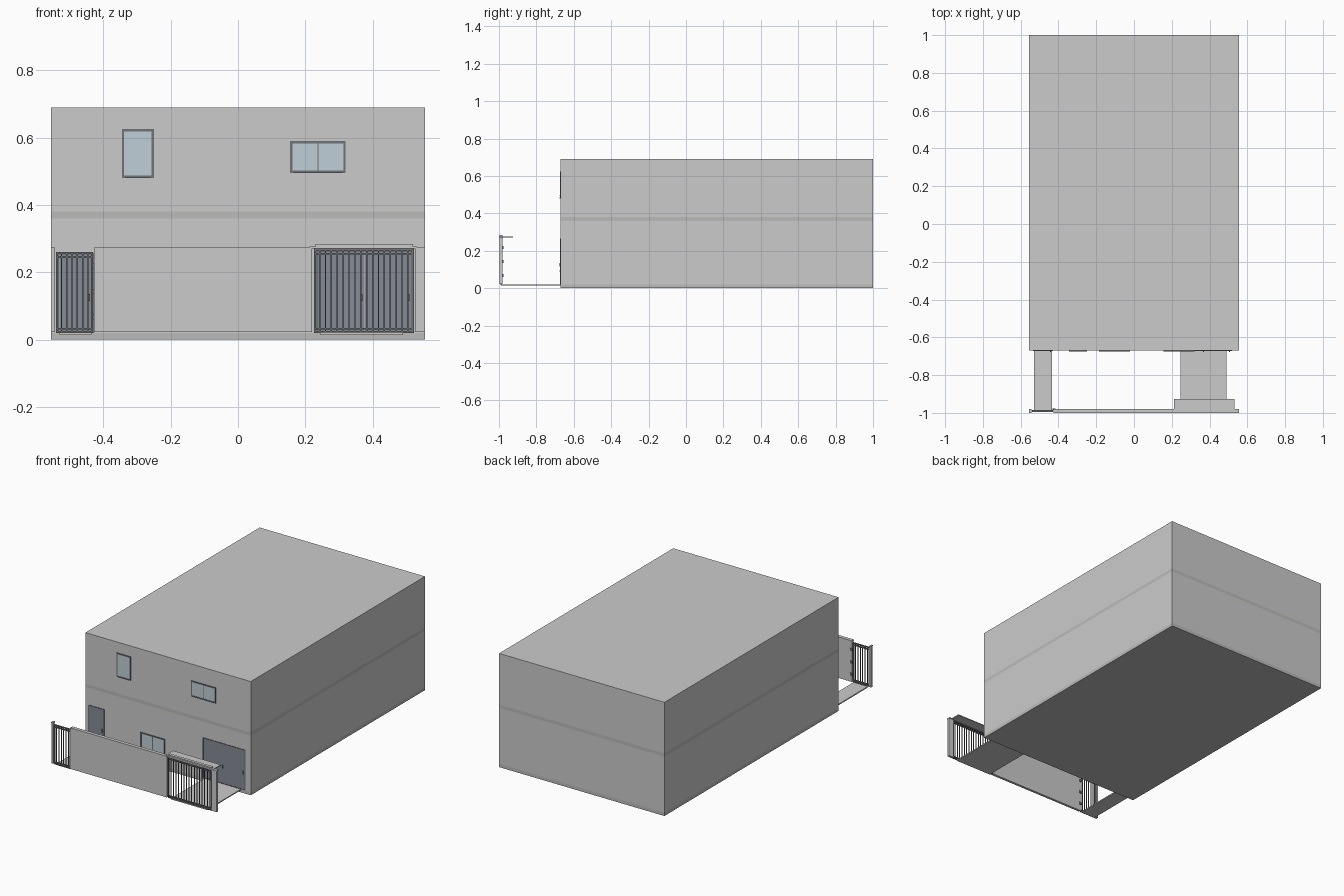
import bpy, bmesh
from mathutils import Matrix, Vector

if "Cube" in bpy.data.objects:
    bpy.data.objects.remove(bpy.data.objects["Cube"])


def material(name, rgb):
    m = bpy.data.materials.new(name)
    m.diffuse_color = (*rgb, 1)
    m.use_nodes = True
    m.node_tree.nodes["Principled BSDF"].inputs["Base Color"].default_value = m.diffuse_color
    return m


BAND = material("concrete_band", (0.5, 0.5, 0.49))
DOOR = material("door_grey", (0.24, 0.26, 0.30))
GLASS = material("glass", (0.52, 0.62, 0.68))
METAL = material("dark_metal", (0.16, 0.17, 0.18))


def boxes(name, parts, mat=None):
    """One object from boxes given as (x0, x1, y0, y1, z0, z1)."""
    bm = bmesh.new()
    for x0, x1, y0, y1, z0, z1 in parts:
        c = Vector(((x0 + x1) / 2, (y0 + y1) / 2, (z0 + z1) / 2))
        s = Matrix.Diagonal((x1 - x0, y1 - y0, z1 - z0, 1))
        bmesh.ops.create_cube(bm, size=1, matrix=Matrix.Translation(c) @ s)
    me = bpy.data.meshes.new(name)
    bm.to_mesh(me)
    bm.free()
    ob = bpy.data.objects.new(name, me)
    bpy.context.collection.objects.link(ob)
    if mat:
        me.materials.append(mat)
    return ob


def frame(x0, x1, y0, y1, z0, z1, t):
    """Four boxes forming a rectangular border of thickness t."""
    return [(x0, x0 + t, y0, y1, z0, z1), (x1 - t, x1, y0, y1, z0, z1),
            (x0 + t, x1 - t, y0, y1, z0, z0 + t), (x0 + t, x1 - t, y0, y1, z1 - t, z1)]


W, F = 0.555, -0.67   # half width and front face of the house

# House: walls between floor slabs
for name, z0, z1 in (("lower_walls", 0.02, 0.36), ("upper_walls", 0.38, 0.67)):
    boxes(name, [(-W, W, F, 1, z0, z1)])
for name, z0, z1 in (("base_slab", 0, 0.02), ("floor_slab", 0.36, 0.38)):
    boxes(name, [(-W, W, F, 1, z0, z1)], BAND)
boxes("roof_slab", [(-W, W, F, 1, 0.67, 0.69)])


# Windows: dark frame, glass, sill and optional central mullion
def window(name, x0, x1, z0, z1, split):
    parts = frame(x0, x1, F - 0.004, F + 0.002, z0, z1, 0.007)
    parts.append((x0 + 0.01, x1 - 0.01, F - 0.006, F - 0.003, z0, z0 + 0.004))
    if split:
        m = (x0 + x1) / 2
        parts.append((m - 0.002, m + 0.002, F - 0.003, F, z0 + 0.007, z1 - 0.007))
    boxes(name + "_frame", parts, METAL)
    boxes(name + "_glass", [(x0 + 0.007, x1 - 0.007, F - 0.002, F + 0.002,
                             z0 + 0.007, z1 - 0.007)], GLASS)


window("tall_window", -0.345, -0.25, 0.48, 0.625, False)
window("wide_window", 0.155, 0.32, 0.495, 0.59, True)
window("ground_window", -0.185, -0.02, 0.09, 0.186, True)


# House doors: leaves inside a thin frame, with handles
def door(name, x0, x1, z1, leaves):
    boxes(name + "_frame", frame(x0, x1, F - 0.003, F + 0.002, 0.02, z1, 0.005), METAL)
    w = (x1 - x0 - 0.01) / leaves
    panels, handles = [], []
    for i in range(leaves):
        a = x0 + 0.005 + i * w
        panels.append((a + 0.001, a + w - 0.001, F - 0.002, F + 0.002, 0.024, z1 - 0.005))
        handles.append((a + w - 0.012, a + w - 0.006, F - 0.007, F - 0.002, 0.115, 0.135))
    boxes(name + "_leaves", panels, DOOR)
    boxes(name + "_handles", handles, METAL)


door("side_door", -0.535, -0.428, 0.258, 1)
door("double_door", 0.232, 0.52, 0.265, 2)

# Paths from the gates to the doors
boxes("side_path", [(-0.53, -0.435, -0.985, F, 0.014, 0.021)])
boxes("main_path", [(0.245, 0.49, -0.99, F, 0.014, 0.021)])

# Front boundary wall with end piers and thin coping
spans = [(-W, -0.543), (-0.427, 0.22), (0.525, W)]
boxes("boundary_wall", [(a, b, -0.997, -0.982, 0.022, 0.268) for a, b in spans])
boxes("wall_coping", [(a, b, -1, -0.979, 0.268, 0.273) for a, b in spans])

# Canopy over the main gate
boxes("gate_canopy", [(0.212, 0.532, -1, -0.926, 0.271, 0.277),
                      (0.23, 0.52, -0.998, -0.98, 0.277, 0.284)])


# Barred gates: side posts, rails, vertical bars
def gate(name, x0, x1, z0, z1, n):
    y0, y1 = -0.994, -0.986
    parts = frame(x0, x1, y0, y1, z0, z1, 0.006)
    parts += [(x0 + 0.006, x1 - 0.006, y0, y1, z, z + 0.005)
              for z in (z0 + 0.01, z1 - 0.017)]
    step = (x1 - x0) / (n + 1)
    for i in range(1, n + 1):
        x = x0 + i * step
        parts.append((x - 0.002, x + 0.002, -0.992, -0.988, z0, z1))
    boxes(name, parts, METAL)


gate("side_gate", -0.54, -0.43, 0.02, 0.26, 6)
gate("main_gate", 0.225, 0.522, 0.02, 0.27, 16)

# Hinges on the inner face of the wall beside the side gate
boxes("gate_hinges", [(-0.432, -0.416, -0.984, -0.977, z, z + 0.016)
                      for z in (0.06, 0.135, 0.21)], METAL)
